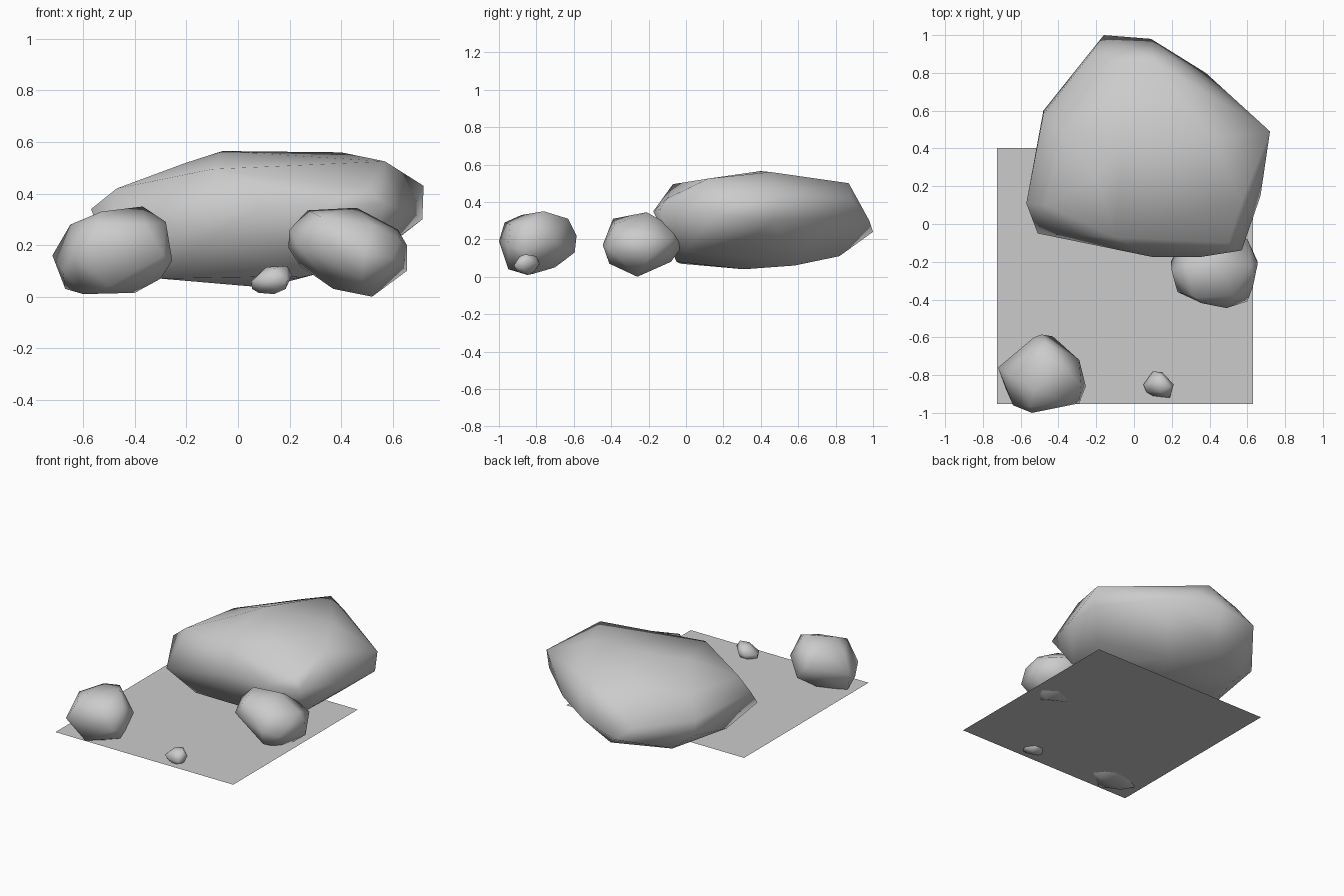
import bpy, bmesh, math


def rock(name, points):
    """Faceted boulder: convex hull around a few corner points, shaded smooth."""
    bm = bmesh.new()
    for p in points:
        bm.verts.new(p)
    res = bmesh.ops.convex_hull(bm, input=bm.verts)
    loose = {g for g in res["geom_interior"] + res["geom_unused"]
             if isinstance(g, bmesh.types.BMVert)}
    bmesh.ops.delete(bm, geom=list(loose), context='VERTS')
    bmesh.ops.recalc_face_normals(bm, faces=bm.faces)
    me = bpy.data.meshes.new(name)
    bm.to_mesh(me)
    bm.free()
    ob = bpy.data.objects.new(name, me)
    bpy.context.collection.objects.link(ob)
    bpy.ops.object.select_all(action='DESELECT')
    ob.select_set(True)
    bpy.context.view_layer.objects.active = ob
    bpy.ops.object.shade_smooth_by_angle(angle=math.radians(65))
    return ob


# large flat boulder: waist, top, underside
rock("large_boulder", [
    (-.16, 1.0, .24), (.09, .98, .30), (.38, .80, .32), (.54, .63, .36),
    (.72, .49, .43), (.715, .47, .30), (.67, .15, .33), (.57, -.14, .36),
    (.35, -.175, .35), (.10, -.175, .35), (-.13, -.11, .22), (-.51, -.05, .19),
    (-.57, .11, .34), (-.48, .60, .20), (-.48, .58, .30), (-.23, .90, .30),
    (.57, .12, .525), (.50, -.10, .42), (.40, .45, .56), (.35, .68, .46),
    (.20, .88, .42), (-.06, .40, .565), (-.12, .87, .42), (.10, .87, .50),
    (-.20, .25, .52), (-.47, .10, .42), (-.38, .50, .43), (-.10, -.07, .495),
    (.05, .31, .04), (-.30, -.03, .07), (.27, -.05, .08), (.20, .58, .06),
    (0, .82, .11), (-.33, .62, .08), (-.45, .20, .09), (.55, .30, .17),
    (.50, 0, .14)])

# medium boulder, front left
rock("left_boulder", [
    (-.72, -.76, .16), (-.53, -.60, .22), (-.49, -.585, .22), (-.43, -.595, .13),
    (-.29, -.72, .20), (-.255, -.86, .14), (-.29, -.95, .16), (-.54, -1.0, .19),
    (-.64, -.96, .16), (-.68, -.87, .10),
    (-.65, -.80, .28), (-.53, -.88, .33), (-.55, -.97, .29), (-.37, -.76, .35),
    (-.28, -.85, .29), (-.46, -.63, .31), (-.36, -.94, .28), (-.53, -.70, .33),
    (-.40, -.82, .015), (-.60, -.85, .01), (-.67, -.80, .03), (-.30, -.85, .07),
    (-.50, -.95, .04), (-.50, -.70, .05)])

# medium boulder, leaning on the large one
rock("right_boulder", [
    (.195, -.20, .19), (.20, -.25, .26), (.23, -.36, .20), (.36, -.42, .20),
    (.49, -.445, .17), (.60, -.41, .15), (.63, -.33, .22), (.655, -.21, .20),
    (.655, -.20, .10), (.60, -.08, .20), (.42, -.01, .18), (.27, -.06, .22),
    (.27, -.22, .335), (.46, -.21, .345), (.32, -.39, .31), (.52, -.38, .28),
    (.45, -.06, .26), (.62, -.22, .26),
    (.52, -.26, 0), (.37, -.24, .03), (.24, -.22, .12), (.45, -.08, .08),
    (.48, -.41, .07)])

# small pebble
rock("pebble", [
    (.05, -.85, .06), (.10, -.78, .07), (.15, -.785, .07), (.21, -.85, .085),
    (.19, -.92, .06), (.10, -.91, .06), (.065, -.89, .07),
    (.11, -.84, .115), (.19, -.86, .12), (.14, -.89, .11), (.14, -.80, .11),
    (.08, -.86, .015), (.14, -.84, .01), (.185, -.86, .03), (.055, -.85, .03),
    (.09, -.81, .03), (.15, -.81, .03), (.15, -.90, .025)])

# flat square of ground beneath the rocks
bpy.ops.mesh.primitive_plane_add(size=1.355, location=(-.047, -.275, .038))
bpy.context.object.name = "ground_patch"
